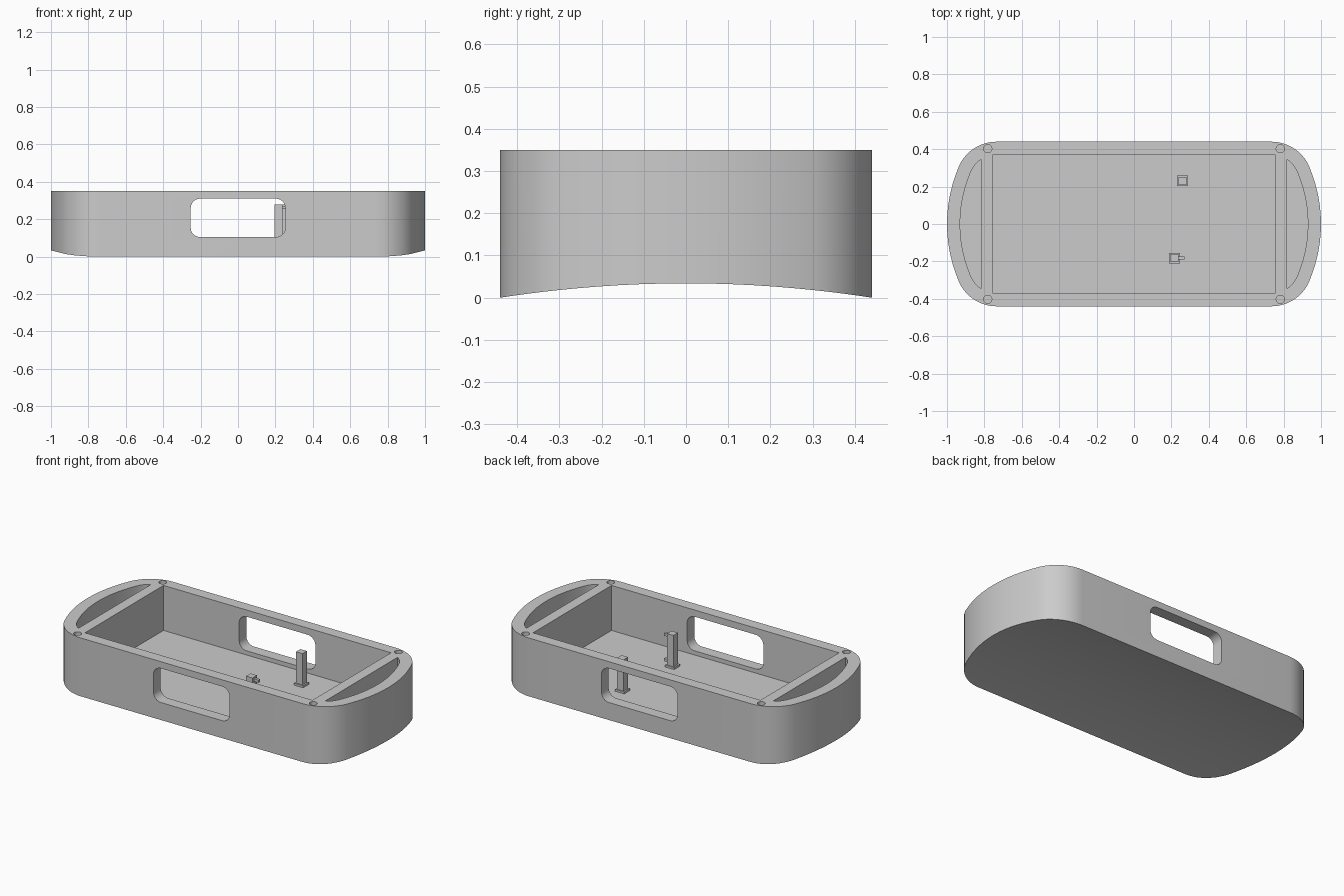
import bpy, bmesh, math

if "Cube" in bpy.data.objects:
    bpy.data.objects.remove(bpy.data.objects["Cube"])

H, W = 0.35, 0.44          # body height and half width
FLOOR = 0.08               # inner floor level
END_R, END_CX = 0.77, 0.23  # large arc closing each end
COR_R, COR_CX, COR_CY = 0.22, 0.735, 0.22  # corner arc

grey = bpy.data.materials.new("grey plastic")
grey.diffuse_color = (0.6, 0.6, 0.6, 1)
grey.use_nodes = True
grey.node_tree.nodes["Principled BSDF"].inputs["Base Color"].default_value = grey.diffuse_color


def finish(bm, name):
    bmesh.ops.recalc_face_normals(bm, faces=bm.faces)
    me = bpy.data.meshes.new(name)
    bm.to_mesh(me)
    bm.free()
    ob = bpy.data.objects.new(name, me)
    bpy.context.collection.objects.link(ob)
    me.materials.append(grey)
    return ob


def prism(name, pts, vec):
    """Extrude a closed 3D outline along vec."""
    bm = bmesh.new()
    f = bm.faces.new([bm.verts.new(p) for p in pts])
    new = bmesh.ops.extrude_face_region(bm, geom=[f])["geom"]
    bmesh.ops.translate(bm, vec=vec, verts=[v for v in new if isinstance(v, bmesh.types.BMVert)])
    return finish(bm, name)


def box(bm, x0, x1, y0, y1, z0, z1):
    vs = bmesh.ops.create_cube(bm, size=1)["verts"]
    for v in vs:
        v.co = (x1 if v.co.x > 0 else x0, y1 if v.co.y > 0 else y0, z1 if v.co.z > 0 else z0)


def end_outline(inset):
    """Right end of the plan outline from -y to +y."""
    split = math.radians(24)
    upper = [(END_CX + (END_R - inset) * math.cos(split * i / 6),
              (END_R - inset) * math.sin(split * i / 6)) for i in range(6)]
    for i in range(11):
        a = split + (math.pi / 2 - split) * i / 10
        upper.append((COR_CX + (COR_R - inset) * math.cos(a), COR_CY + (COR_R - inset) * math.sin(a)))
    return [(x, -y) for x, y in reversed(upper[1:])] + upper


# Body: rounded outline with an underside arched across its width
bm = bmesh.new()
rows = []
for x, y in end_outline(0):
    zb = 0.034 * (1 - (y / W) ** 2)
    rows.append([bm.verts.new(p) for p in ((-x, y, zb), (x, y, zb), (x, y, H), (-x, y, H))])
for a, b in zip(rows, rows[1:]):
    for i in (0, 1, 3):
        j = (i + 1) % 4
        bm.faces.new((a[i], a[j], b[j], b[i]))
bm.faces.new(rows[0])
bm.faces.new(rows[-1])
bm.faces.new([r[2] for r in rows] + [r[3] for r in reversed(rows)])
body = finish(bm, "body")

cutters = []

# Main compartment
bm = bmesh.new()
box(bm, -0.755, 0.755, -0.372, 0.372, FLOOR, 0.5)
cutters.append(finish(bm, "compartment_cutter"))

# Crescent slots at both ends
inner = end_outline(0.07)
cut_x = 0.818
y_cut = COR_CY + math.sqrt((COR_R - 0.07) ** 2 - (cut_x - COR_CX) ** 2)
crescent = [(cut_x, -y_cut)] + [p for p in inner if p[0] > cut_x + 0.002] + [(cut_x, y_cut)]
for s in (-1, 1):
    cutters.append(prism("slot_cutter", [(s * x, y, FLOOR) for x, y in crescent], (0, 0, 0.4)))

# Screw holes
for sx in (-1, 1):
    for sy in (-1, 1):
        ring = [(sx * 0.782 + 0.022 * math.cos(i * math.pi / 12),
                 sy * 0.403 + 0.022 * math.sin(i * math.pi / 12), 0.15) for i in range(24)]
        cutters.append(prism("hole_cutter", ring, (0, 0, 0.3)))

# Rounded window through the front and back walls
r, pts = 0.05, []
for k, (cx, cz) in enumerate(((0.203, 0.26), (-0.203, 0.26), (-0.203, 0.155), (0.203, 0.155))):
    for i in range(9):
        a = math.pi / 2 * (k + i / 8)
        pts.append((cx + r * math.cos(a), -0.6, cz + r * math.sin(a)))
cutters.append(prism("window_cutter", pts, (0, 1.2, 0)))

bpy.context.view_layer.objects.active = body
for c in cutters:
    m = body.modifiers.new("cut", "BOOLEAN")
    m.operation, m.solver, m.object = "DIFFERENCE", "EXACT", c
    bpy.ops.object.modifier_apply(modifier=m.name)
    bpy.data.objects.remove(c)
body.select_set(True)
bpy.ops.object.shade_smooth_by_angle(angle=math.radians(30))


# Inner posts standing on small square feet
def post(name, x, y, pegs):
    bm = bmesh.new()
    box(bm, x - 0.03, x + 0.03, y - 0.028, y + 0.028, FLOOR - 0.005, FLOOR + 0.012)
    box(bm, x - 0.021, x + 0.021, y - 0.021, y + 0.021, FLOOR, 0.28)
    for z in pegs:
        box(bm, x + 0.015, x + 0.052, y - 0.008, y + 0.008, z - 0.008, z + 0.008)
    finish(bm, name)


post("rear_post", 0.26, 0.23, ())
post("front_post", 0.217, -0.182, (0.262, 0.11))
